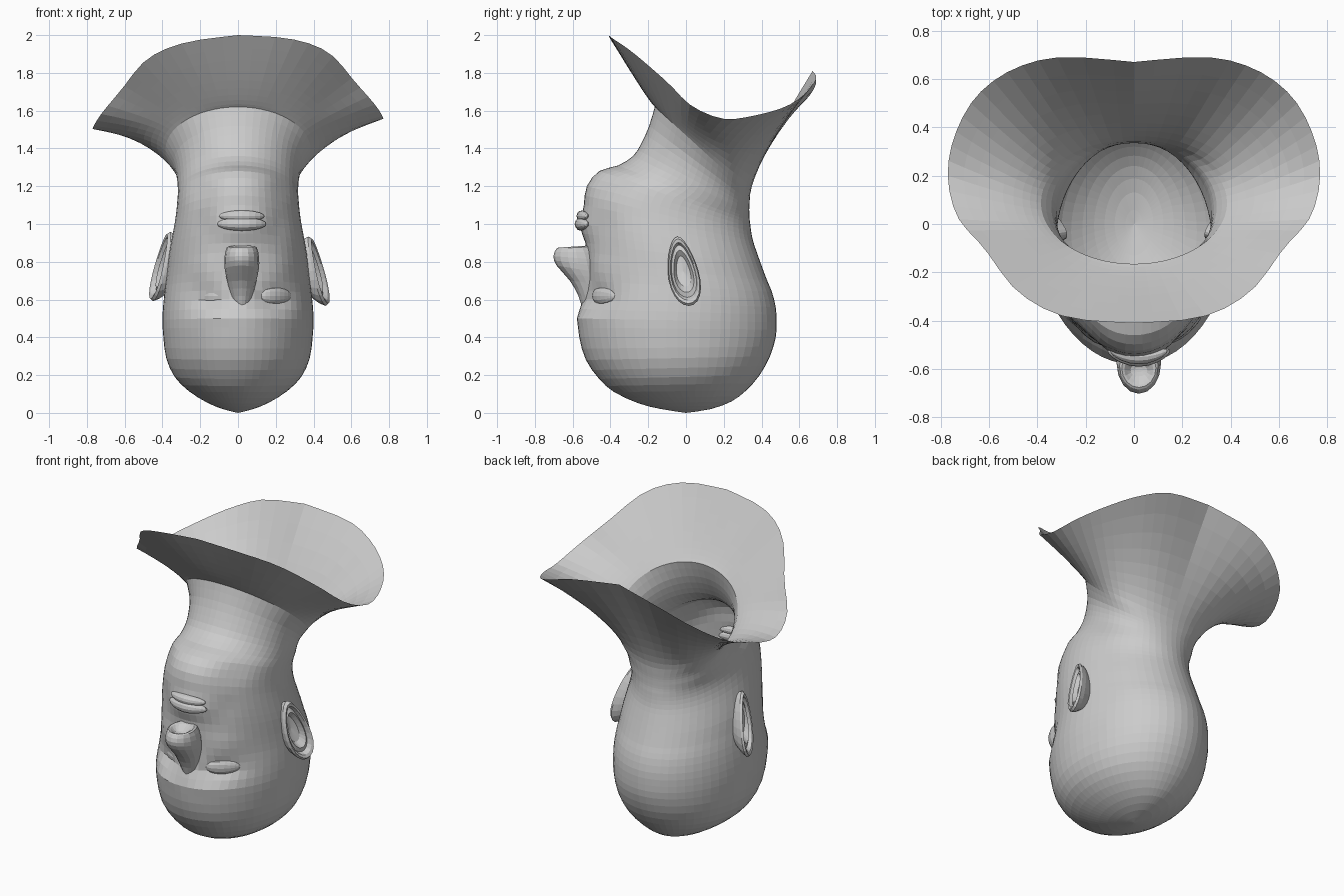
import bpy
import bmesh
from math import sin, cos, pi, exp
from mathutils import Vector

if "Cube" in bpy.data.objects:
    bpy.data.objects.remove(bpy.data.objects["Cube"])

clay = bpy.data.materials.new("plain grey clay")
clay.use_nodes = True
grey = (0.6, 0.6, 0.6, 1)
clay.diffuse_color = grey
clay.node_tree.nodes["Principled BSDF"].inputs["Base Color"].default_value = grey

FACE_X = 0.02   # the face sits slightly off the middle


def spline(rows, s):
    """Smooth interpolation through a list of tuples at position s."""
    last = len(rows) - 1
    i = min(int(s), last - 1)
    f = s - i
    a, b, c, d = (rows[max(0, min(last, k))] for k in range(i - 1, i + 3))
    return [q + f * ((r - p) / 2 + f * (p - 2.5 * q + 2 * r - t / 2
            + f * (1.5 * (q - r) + (t - p) / 2)))
            for p, q, r, t in zip(a, b, c, d)]


def skin(name, rings):
    """Join closed rings of points with quads into one object."""
    bm = bmesh.new()
    loops = [[bm.verts.new(p) for p in ring] for ring in rings]
    count = len(loops[0])
    for low, high in zip(loops, loops[1:]):
        for j in range(count):
            k = (j + 1) % count
            bm.faces.new((low[j], low[k], high[k], high[j]))
    bmesh.ops.remove_doubles(bm, verts=bm.verts, dist=0.0005)
    bmesh.ops.recalc_face_normals(bm, faces=bm.faces)
    mesh = bpy.data.meshes.new(name)
    bm.to_mesh(mesh)
    bm.free()
    mesh.materials.append(clay)
    obj = bpy.data.objects.new(name, mesh)
    bpy.context.collection.objects.link(obj)
    return obj


def tilted_ring(row, count, shift=0):
    """Ellipse given by its front point, back point and half width."""
    yf, zf, yb, zb, w = row
    ring = []
    for j in range(count):
        t = 2 * pi * j / count
        m = (1 - cos(t)) / 2
        ring.append(Vector((shift + w * sin(t), yf + (yb - yf) * m,
                            zf + (zb - zf) * m)))
    return ring


# Soft face forms: push along y, centre x, centre z, radius x, radius z
face_forms = [
    (.045, .17, .6, .1, .055),     # eye sockets
    (-.012, .12, .51, .16, .04),   # brow ridge
    (-.015, .2, .76, .08, .07),    # cheeks
    (.015, .2, 1, .06, .08),       # mouth corners
    (.025, .23, 1.2, .08, .08),    # hollows beside the chin
    (-.025, 0, .99, .13, .06),     # muzzle
]


def sculpt(p):
    """Shape the front of the face with soft symmetrical pushes."""
    x, z = abs(p.x - FACE_X), p.z
    fade = max(0, min(1, (-p.y - 0.15) / 0.2))
    for push, cx, cz, rx, rz in face_forms:
        p.y += fade * push * exp(-((x - cx) / rx) ** 2 - ((z - cz) / rz) ** 2)
    return p


# Skull, face and neck: front y, front z, back y, back z, half width
head_rows = [
    (0, 0, 0, 0, 0),
    (-.13, .02, .13, .02, .08),
    (-.25, .05, .24, .06, .165),
    (-.38, .11, .32, .12, .26),
    (-.46, .18, .39, .2, .335),
    (-.53, .28, .445, .3, .38),
    (-.565, .4, .475, .4, .395),
    (-.57, .5, .48, .48, .4),
    (-.55, .6, .475, .56, .395),
    (-.525, .7, .455, .64, .385),
    (-.525, .8, .43, .7, .375),
    (-.53, .9, .4, .78, .365),
    (-.54, 1, .375, .85, .35),
    (-.54, 1.1, .355, .91, .335),
    (-.525, 1.2, .345, .96, .325),
    (-.46, 1.28, .34, 1, .32),
    (-.36, 1.31, .336, 1.03, .318),
    (-.28, 1.36, .335, 1.06, .32),
    (-.235, 1.43, .335, 1.09, .325),
    (-.195, 1.52, .337, 1.12, .342),
    (-.165, 1.62, .34, 1.16, .385),
]
SEGMENTS = 56
STEPS = 2
rings = []
for n in range((len(head_rows) - 1) * STEPS + 1):
    ring = tilted_ring(spline(head_rows, n / STEPS), SEGMENTS)
    rings.append([sculpt(p) for p in ring])

# Flared collar: half of the wavy rim, from front to back
rim_rows = [
    (0, -.41, 2), (.28, -.385, 1.97), (.48, -.28, 1.89), (.62, -.1, 1.73),
    (.73, .03, 1.6), (.77, .2, 1.53), (.74, .37, 1.55), (.65, .53, 1.6),
    (.5, .64, 1.68), (.3, .69, 1.76), (0, .67, 1.81),
]
neck = rings[-1]
rim = []
for j in range(SEGMENTS):
    half = min(j, SEGMENTS - j) / (SEGMENTS / 2)
    x, y, z = spline(rim_rows, half * (len(rim_rows) - 1))
    x = x if j <= SEGMENTS / 2 else -x
    rim.append(Vector((x, y, z + 0.035 * x)))
FLARE = 9
for n in range(1, FLARE + 1):
    f = n / FLARE
    ring = []
    for j, (a, c) in enumerate(zip(neck, rim)):
        back = (1 - cos(2 * pi * j / SEGMENTS)) / 2
        lean = 1.06 + 0.24 * (1 - back) ** 2
        b = Vector((a.x * 1.2, a.y * lean, a.z + 0.05 + 0.1 * back ** 2))
        ring.append(a * (1 - f) ** 2 + b * 2 * f * (1 - f) + c * f ** 2)
    rings.append(ring)
skin("head_and_collar", rings)

# Nose, same row layout as the head, closing into a hollow underside
nose_rows = [
    (-.545, .54, -.45, .54, .03),
    (-.57, .62, -.45, .6, .055),
    (-.615, .7, -.44, .68, .075),
    (-.685, .78, -.44, .74, .09),
    (-.702, .83, -.45, .81, .092),
    (-.685, .87, -.49, .88, .08),
    (-.665, .872, -.54, .88, .06),
    (-.63, .85, -.58, .85, .035),
    (-.6, .845, -.6, .845, 0),
]
skin("nose", [tilted_ring(spline(nose_rows, n / 2), 16, FACE_X)
              for n in range(len(nose_rows) * 2 - 1)])


def pad(name, centre, radii):
    """Flattened ball bent around the curve of the face."""
    rings = []
    for i in range(11):
        lat = pi * i / 10
        ring = []
        for j in range(12):
            a = 2 * pi * j / 12
            p = Vector(centre) + Vector((radii[0] * cos(lat),
                                         radii[1] * sin(lat) * cos(a),
                                         radii[2] * sin(lat) * sin(a)))
            p.y += 1.8 * p.x ** 2
            p.x += FACE_X
            ring.append(p)
        rings.append(ring)
    return skin(name, rings)


# Lips
pad("upper_lip", (0, -.555, 1), (.13, .035, .036))
pad("lower_lip", (0, -.55, 1.042), (.12, .03, .03))

# Ears: dished shells, rings given as scale and outward offset
ear_rings = [(.6, -.08), (.95, -.01), (1.02, .02), (.95, .035), (.85, .03),
             (.77, .008), (.62, .018), (.45, -.01), (0, -.02)]
for side, label, reach, height in ((1, "left", .4, .75), (-1, "right", .385, .775)):
    pad(label + "_eyelid", (side * .175, -.5, .62), (.085, .03, .045))
    shell = []
    for scale, out in ear_rings:
        ring = []
        for j in range(24):
            a = 2 * pi * j / 24
            v = 0.18 * scale * sin(a)
            y = 0.08 * scale * cos(a) * (1 - 0.25 * sin(a)) - 0.16 * v
            x = reach + out + 0.3 * y - 0.2 * v
            ring.append((side * x, y - 0.015, height + v))
        shell.append(ring)
    skin(label + "_ear", shell)
